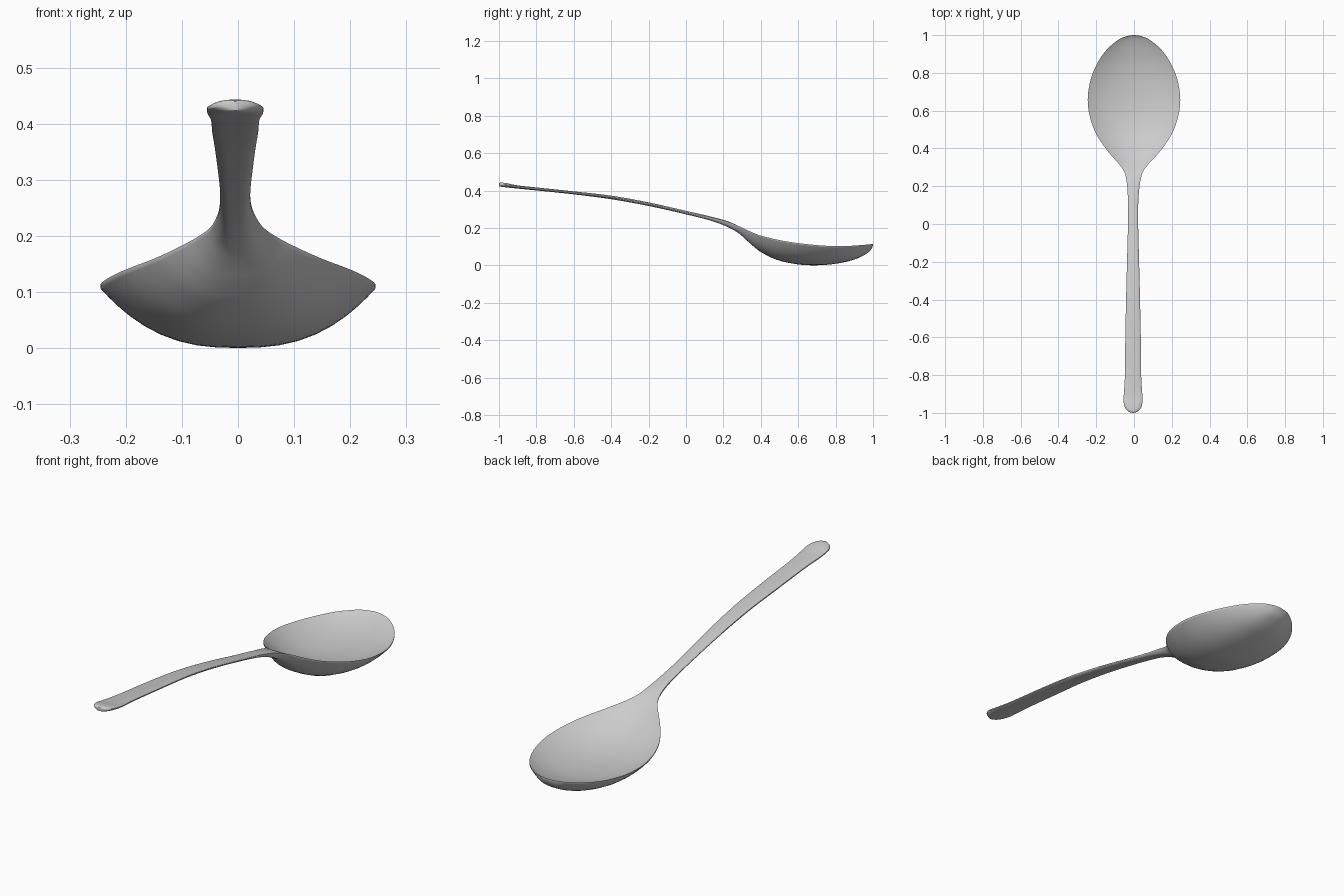
import bpy, bmesh
from mathutils import Vector

if "Cube" in bpy.data.objects:
    bpy.data.objects.remove(bpy.data.objects["Cube"])

# Stations along the spoon: y, half width, edge z, upper centre z, lower centre z
STATIONS = [
    (-1.0, 0.0, 0.432, 0.440, 0.424), (-0.985, 0.034, 0.432, 0.443, 0.420),
    (-0.95, 0.049, 0.428, 0.438, 0.416), (-0.9, 0.049, 0.420, 0.428, 0.411),
    (-0.8, 0.043, 0.409, 0.417, 0.401), (-0.6, 0.041, 0.388, 0.396, 0.380),
    (-0.4, 0.037, 0.364, 0.373, 0.354), (-0.2, 0.032, 0.328, 0.337, 0.318),
    (0.0, 0.027, 0.283, 0.292, 0.273), (0.13, 0.028, 0.254, 0.262, 0.240),
    (0.21, 0.034, 0.234, 0.240, 0.211), (0.27, 0.047, 0.213, 0.216, 0.180),
    (0.31, 0.072, 0.195, 0.188, 0.148), (0.35, 0.108, 0.176, 0.157, 0.111),
    (0.40, 0.150, 0.157, 0.124, 0.072), (0.48, 0.202, 0.137, 0.087, 0.032),
    (0.57, 0.234, 0.121, 0.064, 0.010), (0.66, 0.245, 0.110, 0.055, 0.001),
    (0.76, 0.231, 0.102, 0.056, 0.004), (0.85, 0.195, 0.101, 0.066, 0.018),
    (0.92, 0.147, 0.105, 0.082, 0.039), (0.97, 0.091, 0.109, 0.098, 0.066),
    (0.99, 0.053, 0.111, 0.107, 0.086), (1.0, 0.0, 0.112, 0.113, 0.108),
]
STEPS = 4      # rings per station gap
COLS = 20      # faces across the width
LIP = 0.0025   # half thickness of the edge


def catmull(a, b, c, d, t):
    return 0.5 * (2 * b + (c - a) * t + (2 * a - 5 * b + 4 * c - d) * t * t
                  + (3 * b - a - 3 * c + d) * t ** 3)


def mirrored(s):
    """Phantom station beyond a tip, so the outline closes round."""
    return (s[0], -s[1]) + tuple(s[2:])


# Smooth the stations into closely spaced rings
pts = [Vector(s) for s in
       [mirrored(STATIONS[1])] + STATIONS + [mirrored(STATIONS[-2])]]
rings = []
for i in range(1, len(pts) - 2):
    rings += [catmull(*pts[i - 1:i + 3], k / STEPS) for k in range(STEPS)]
rings.append(pts[-2])

# Each ring is a closed loop: upper skin left to right, lower skin back
bm = bmesh.new()
loops = []
for y, w, edge, top, low in rings:
    w = max(w, 0.001)
    shift = -0.005 * min(1, max(0, (0.4 - y) / 0.3))
    blend = min(1, max(0, (y - 0.1) / 0.3))
    p_top, p_low = 4 - 1.8 * blend, 4 - 1.4 * blend
    lip = min(LIP, (top - low) / 2) if y < 0.2 else LIP
    upper, lower = [], []
    for c in range(COLS + 1):
        t = 2 * c / COLS - 1
        t = 1.5 * t - 0.5 * t ** 3          # closer columns at the edges
        x = w * t + shift
        up = 1 - abs(t) ** p_top
        down = 1 - abs(t) ** p_low
        upper.append(bm.verts.new((x, y, edge + lip + (top - edge - lip) * up)))
        lower.append(bm.verts.new((x, y, edge - lip + (low - edge + lip) * down)))
    loops.append(upper + lower[::-1])
for a, b in zip(loops, loops[1:]):
    n = len(a)
    for j in range(n):
        bm.faces.new((a[j], a[(j + 1) % n], b[(j + 1) % n], b[j]))

# Close both tips
bm.faces.new(loops[0])
bm.faces.new(loops[-1][::-1])
bmesh.ops.recalc_face_normals(bm, faces=bm.faces)

mesh = bpy.data.meshes.new("spoon")
bm.to_mesh(mesh)
bm.free()
spoon = bpy.data.objects.new("spoon", mesh)
bpy.context.collection.objects.link(spoon)

# Plain metal grey
metal = bpy.data.materials.new("light grey metal")
metal.diffuse_color = (0.6, 0.6, 0.6, 1)
metal.use_nodes = True
metal.node_tree.nodes["Principled BSDF"].inputs["Base Color"].default_value = metal.diffuse_color
mesh.materials.append(metal)

bpy.context.view_layer.objects.active = spoon
spoon.select_set(True)
bpy.ops.object.shade_smooth_by_angle(angle=0.9)
